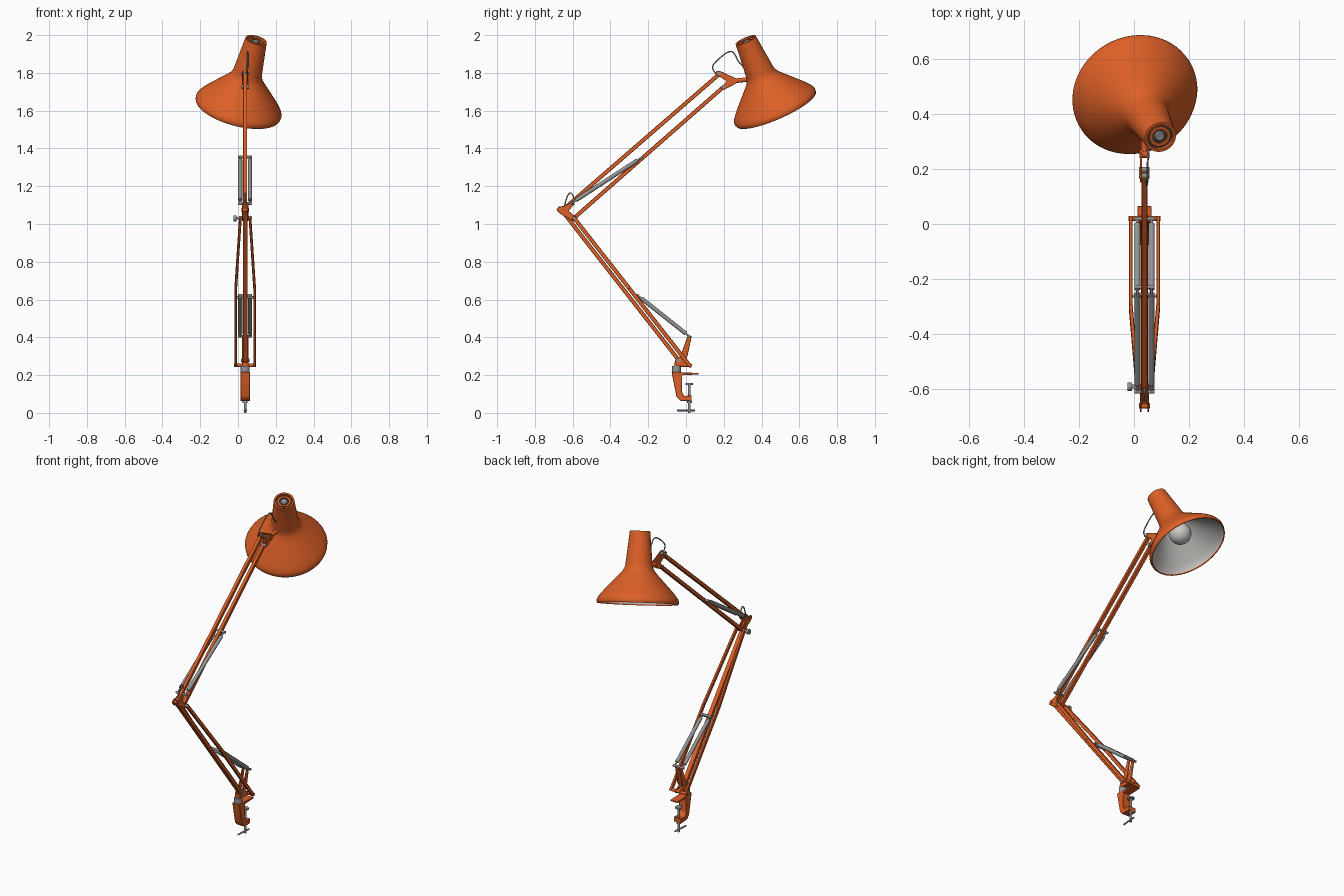
import bpy, bmesh, math
from mathutils import Vector, Matrix

if "Cube" in bpy.data.objects:
    bpy.data.objects.remove(bpy.data.objects["Cube"])

CX = 0.038  # the arm's centre plane


def material(name, rgb):
    m = bpy.data.materials.new(name)
    m.diffuse_color = (*rgb, 1)
    m.use_nodes = True
    m.node_tree.nodes["Principled BSDF"].inputs["Base Color"].default_value = m.diffuse_color
    return m


ORANGE = material("orange paint", (0.72, 0.115, 0.02))
STEEL = material("grey steel", (0.30, 0.30, 0.30))
DARK = material("dark metal", (0.06, 0.055, 0.05))
LINING = material("pale lining", (0.52, 0.51, 0.49))
BULB = material("bulb glass", (0.60, 0.59, 0.57))


def finish(name, bm, mat, angle=35):
    me = bpy.data.meshes.new(name)
    bm.to_mesh(me)
    bm.free()
    me.materials.append(mat)
    me.shade_smooth()
    me.set_sharp_from_angle(angle=math.radians(angle))
    ob = bpy.data.objects.new(name, me)
    bpy.context.collection.objects.link(ob)
    return ob


def P(y, z, dx=0.0):
    return Vector((CX + dx, y, z))


def frame(a, b):
    """Matrix at the middle of a-b, local z along the line, local x near world x."""
    d = (b - a).normalized()
    ref = Vector((1, 0, 0)) if abs(d.x) < 0.9 else Vector((0, 1, 0))
    y = d.cross(ref).normalized()
    x = y.cross(d)
    m = Matrix((x, y, d)).transposed().to_4x4()
    m.translation = (a + b) / 2
    return m


def bar(name, a, b, w=0.021, d=0.021, mat=ORANGE):
    bm = bmesh.new()
    bmesh.ops.create_cube(bm, size=1)
    scale = Matrix.Diagonal((w, d, (b - a).length, 1))
    bm.transform(frame(a, b) @ scale)
    bmesh.ops.bevel(bm, geom=bm.edges[:], offset=0.002, segments=1, affect='EDGES')
    return finish(name, bm, mat)


def rod(name, a, b, r, mat=STEEL, r2=None):
    bm = bmesh.new()
    bmesh.ops.create_cone(bm, cap_ends=True, segments=20, radius1=r,
                          radius2=r if r2 is None else r2, depth=(b - a).length)
    bm.transform(frame(a, b))
    return finish(name, bm, mat)


def pin(name, y, z, half, r, mat=STEEL):
    return rod(name, P(y, z, -half), P(y, z, half), r, mat)


def plate(name, pts, thick, dx=0.0, mat=ORANGE):
    """Flat y-z outline, extruded along x."""
    bm = bmesh.new()
    f = bm.faces.new([bm.verts.new(P(y, z, dx - thick / 2)) for y, z in pts])
    out = bmesh.ops.extrude_face_region(bm, geom=[f])
    bmesh.ops.translate(bm, vec=(thick, 0, 0),
                        verts=[v for v in out['geom'] if isinstance(v, bmesh.types.BMVert)])
    bmesh.ops.recalc_face_normals(bm, faces=bm.faces)
    bmesh.ops.bevel(bm, geom=bm.edges[:], offset=0.002, segments=1, affect='EDGES')
    return finish(name, bm, mat)


def wire(name, pts, r=0.0035):
    cu = bpy.data.curves.new(name, 'CURVE')
    cu.dimensions = '3D'
    cu.bevel_depth, cu.bevel_resolution, cu.use_fill_caps = r, 3, True
    sp = cu.splines.new('NURBS')
    sp.points.add(len(pts) - 1)
    for p, co in zip(sp.points, pts):
        p.co = (*co, 1)
    sp.use_endpoint_u, sp.order_u = True, 3
    cu.materials.append(STEEL)
    bpy.context.collection.objects.link(bpy.data.objects.new(name, cu))


# Lamp head: everything is turned around one tilted axis, t = distance below the neck top
TOP = Vector((0.096, 0.316, 1.974))
AXIS = Vector((-0.234, 0.39, -0.89)).normalized()
HEAD = Vector((0, 0, 1)).rotation_difference(-AXIS).to_matrix().to_4x4()
HEAD.translation = TOP


def lathe(name, profile, mat, flip=False, angle=35):
    bm = bmesh.new()
    vs = [bm.verts.new((r, 0, -t)) for t, r in profile]
    es = [bm.edges.new(e) for e in zip(vs, vs[1:])]
    bmesh.ops.spin(bm, geom=vs + es, axis=(0, 0, 1), cent=(0, 0, 0),
                   steps=64, angle=2 * math.pi)
    bmesh.ops.remove_doubles(bm, verts=bm.verts, dist=0.0003)
    bmesh.ops.recalc_face_normals(bm, faces=bm.faces)
    if flip:
        bmesh.ops.reverse_faces(bm, faces=bm.faces)
    bm.transform(HEAD)
    return finish(name, bm, mat, angle)


flare = [(0.19, 0.077), (0.21, 0.082), (0.228, 0.093), (0.25, 0.112), (0.29, 0.150),
         (0.335, 0.192), (0.362, 0.215), (0.38, 0.228), (0.393, 0.233), (0.405, 0.232)]
lathe("shade", [(0.02, 0.047), (0, 0.048), (0, 0.058)] + flare
      + [(0.412, 0.229), (0.412, 0.224), (0.405, 0.224)], ORANGE)
lathe("shade_lining", [(0.08, 0.0), (0.08, 0.058)]
      + [(t + 0.003, r - 0.007) for t, r in flare], LINING, flip=True)
lathe("bulb", [(0.10, 0.0), (0.10, 0.028), (0.22, 0.030), (0.25, 0.038)]
      + [(0.305 - 0.064 * math.cos(a), 0.064 * math.sin(a))
         for a in [math.pi * k / 12 for k in range(4, 12)]] + [(0.369, 0.0)], BULB)
lathe("vent_floor", [(0.014, 0.0), (0.014, 0.048), (0.02, 0.048), (0.02, 0.0)], DARK)
lathe("vent_ring", [(0.014, 0.027), (0.006, 0.027), (0.006, 0.039), (0.014, 0.039)], ORANGE)
lathe("vent_knob", [(0.004, 0.0), (0.004, 0.015), (0.008, 0.020), (0.014, 0.020)], STEEL)

# Head joint between upper arm and shade
for s in (-1, 1):
    plate("head_bracket", [(0.150, 1.797), (0.165, 1.812), (0.185, 1.808), (0.262, 1.772),
                           (0.262, 1.742), (0.205, 1.712), (0.185, 1.715), (0.215, 1.757)],
          0.006, dx=s * 0.0125)
pin("head_pivot_upper", 0.175, 1.795, 0.019, 0.010)
pin("head_pivot_lower", 0.198, 1.726, 0.019, 0.010)
pin("head_hinge", 0.255, 1.757, 0.018, 0.015, ORANGE)
rod("shade_stem", P(0.25, 1.757), P(0.325, 1.765), 0.012, ORANGE)
wire("head_cable", [P(0.16, 1.795, 0.008), P(0.135, 1.82, 0.008), P(0.15, 1.855, 0.01),
                    P(0.235, 1.925, 0.012), P(0.265, 1.89, 0.014),
                    P(0.275, 1.86, 0.015), P(0.31, 1.825, 0.015)])

# Upper arm: two parallel bars and a pair of springs
bar("upper_arm_top_bar", P(-0.65, 1.077), P(0.178, 1.795))
bar("upper_arm_bottom_bar", P(-0.595, 1.030), P(0.20, 1.727))

# Lower arm: one centre bar and a pair of outer bars that draw in towards the elbow
bar("lower_arm_centre_bar", P(-0.65, 1.062), P(-0.035, 0.275))
for s in (-1, 1):
    foot, bend, head = (P(0.02, 0.25, s * 0.05), P(-0.30, 0.659, s * 0.05),
                        P(-0.597, 1.038, s * 0.025))
    bar("lower_arm_outer_bar", foot, bend, 0.014)
    bar("lower_arm_outer_bar_taper", bend, head, 0.014)


def spring_pair(name, lo, hi, off):
    a, b = Vector((0, *lo)), Vector((0, *hi))
    for s in (-1, 1):
        side = Vector((CX + s * off, 0, 0))
        rod(name, side + a.lerp(b, 0.07), side + a.lerp(b, 0.93), 0.011)
        rod(name + "_hook", side + a, side + b, 0.005)
    for tag, (y, z) in (("_lower_pin", lo), ("_upper_pin", hi)):
        pin(name + tag, y, z, off + 0.011, 0.007)


spring_pair("upper_spring", (-0.61, 1.108), (-0.23, 1.355), 0.026)
spring_pair("lower_spring", (0.018, 0.405), (-0.256, 0.622), 0.026)
pin("lower_spring_crossbar", -0.262, 0.612, 0.05, 0.006)

# Elbow
for s in (-1, 1):
    plate("elbow_plate", [(-0.686, 1.075), (-0.675, 1.092), (-0.645, 1.095), (-0.600, 1.118),
                          (-0.595, 1.100), (-0.622, 1.070), (-0.580, 1.034), (-0.590, 1.015),
                          (-0.612, 1.022), (-0.668, 1.055)], 0.006, dx=s * 0.0135)
pin("elbow_pivot", -0.662, 1.074, 0.02, 0.010, ORANGE)
pin("elbow_bolt", -0.595, 1.032, 0.036, 0.008)
rod("elbow_knob_shaft", P(-0.592, 1.03, -0.048), P(-0.592, 1.03, -0.03), 0.007)
rod("elbow_knob", P(-0.592, 1.03, -0.062), P(-0.592, 1.03, -0.046), 0.016)
wire("elbow_cable", [P(-0.645, 1.08), P(-0.64, 1.12), P(-0.615, 1.175),
                     P(-0.59, 1.14), P(-0.595, 1.10)])

# Base bracket carrying the lower arm and springs
for s in (-1, 1):
    plate("base_bracket", [(0.010, 0.412), (0.030, 0.405), (0.008, 0.300), (-0.005, 0.275),
                           (0.032, 0.258), (0.028, 0.240), (-0.045, 0.250),
                           (-0.062, 0.262), (-0.055, 0.285), (-0.030, 0.300)],
          0.007, dx=s * 0.0145)
plate("base_bracket_web", [(-0.062, 0.245), (-0.062, 0.268), (0.025, 0.256), (0.025, 0.242)], 0.034)
pin("base_pivot_centre", -0.037, 0.279, 0.022, 0.010)
pin("base_pivot_outer", 0.02, 0.252, 0.058, 0.009, ORANGE)
rod("swivel_collar", P(-0.05, 0.212), P(-0.05, 0.248), 0.024)

# Table clamp
plate("clamp_jaw", [(-0.076, 0.217), (0.066, 0.211), (0.066, 0.203), (-0.02, 0.200),
                    (-0.022, 0.110), (-0.008, 0.090), (0.030, 0.092), (0.030, 0.062),
                    (-0.030, 0.064), (-0.050, 0.085)][0:10] + [(-0.073, 0.200)], 0.05)
rod("clamp_screw", P(0.018, 0.0), P(0.018, 0.152), 0.007)
rod("clamp_pad", P(0.018, 0.148), P(0.018, 0.157), 0.020)
rod("clamp_nut", P(0.018, 0.052), P(0.018, 0.064), 0.013)
rod("clamp_handle", P(-0.048, 0.013, -0.004), P(0.048, 0.013, 0.004), 0.005)
